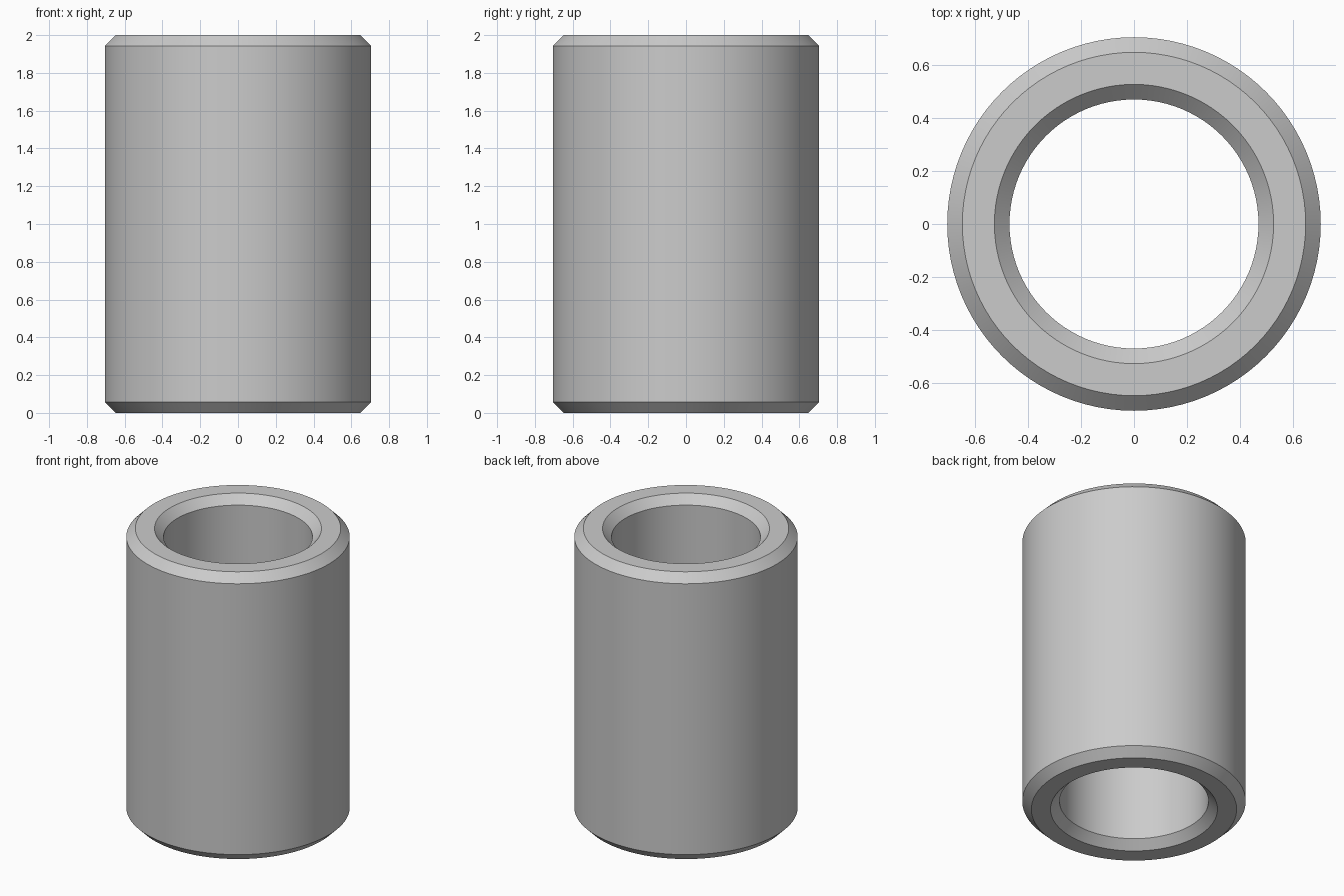
import bpy, bmesh, math

cube = bpy.data.objects.get("Cube")
if cube:
    bpy.data.objects.remove(cube, do_unlink=True)

OUTER, INNER, HEIGHT, CHAMFER, SIDES = 0.705, 0.47, 2.0, 0.057, 96

# Plain grey metal
grey = bpy.data.materials.new("grey metal")
grey.use_nodes = True
colour = (0.6, 0.6, 0.6, 1)
grey.diffuse_color = colour
grey.node_tree.nodes["Principled BSDF"].inputs["Base Color"].default_value = colour

# Closed wall profile (radius, height), chamfered at all four corners
top = HEIGHT - CHAMFER
profile = [
    (OUTER - CHAMFER, 0), (OUTER, CHAMFER), (OUTER, top), (OUTER - CHAMFER, HEIGHT),
    (INNER + CHAMFER, HEIGHT), (INNER, top), (INNER, CHAMFER), (INNER + CHAMFER, 0),
]

# Revolve the profile into a hollow sleeve
bm = bmesh.new()
rings = []
for r, z in profile:
    angles = [math.tau * i / SIDES for i in range(SIDES)]
    rings.append([bm.verts.new((r * math.cos(a), r * math.sin(a), z)) for a in angles])
for k, low in enumerate(rings):
    high = rings[(k + 1) % len(rings)]
    for i in range(SIDES):
        j = (i + 1) % SIDES
        bm.faces.new((low[i], low[j], high[j], high[i]))
bmesh.ops.recalc_face_normals(bm, faces=bm.faces)

mesh = bpy.data.meshes.new("bushing_sleeve")
bm.to_mesh(mesh)
bm.free()
mesh.materials.append(grey)
sleeve = bpy.data.objects.new("bushing_sleeve", mesh)
bpy.context.collection.objects.link(sleeve)

# Smooth round walls, crisp chamfer edges
bpy.ops.object.select_all(action="DESELECT")
sleeve.select_set(True)
bpy.context.view_layer.objects.active = sleeve
bpy.ops.object.shade_smooth_by_angle(angle=math.radians(30))
